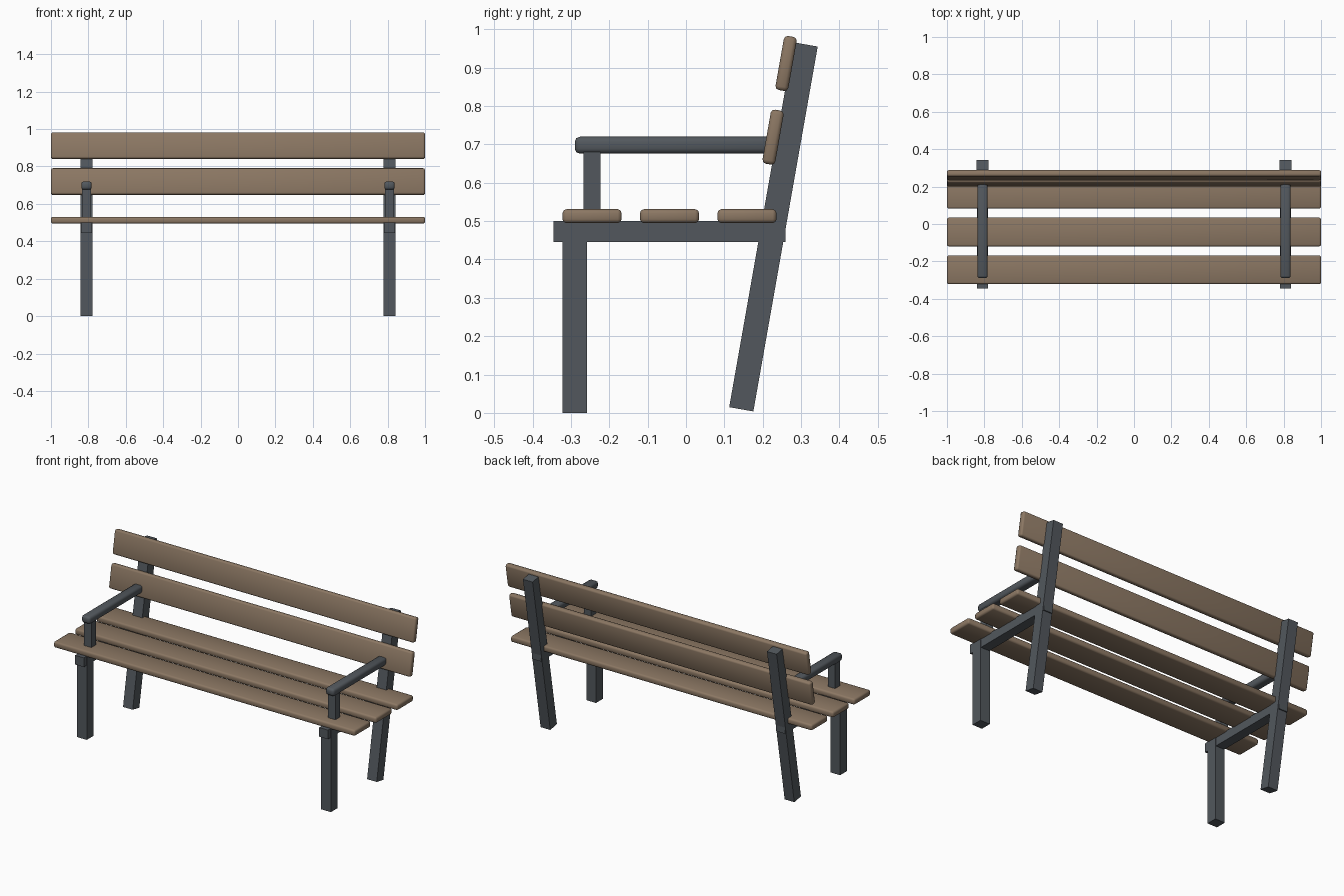
import bpy
from math import radians

if "Cube" in bpy.data.objects:
    bpy.data.objects.remove(bpy.data.objects["Cube"], do_unlink=True)


def make_material(name, rgb):
    mat = bpy.data.materials.new(name)
    mat.use_nodes = True
    colour = (*rgb, 1)
    mat.diffuse_color = colour
    mat.node_tree.nodes["Principled BSDF"].inputs["Base Color"].default_value = colour
    return mat


wood = make_material("brown_wood", (0.26, 0.185, 0.125))
metal = make_material("dark_grey_metal", (0.085, 0.097, 0.11))


def block(name, centre, size, mat, tilt=0, bevel=0):
    """Box leaning back by tilt degrees, with optionally rounded edges."""
    bpy.ops.mesh.primitive_cube_add(size=1, location=centre)
    obj = bpy.context.object
    obj.name = name
    obj.scale = size
    bpy.ops.object.transform_apply(location=False, rotation=False, scale=True)
    obj.rotation_euler.x = radians(-tilt)
    obj.data.materials.append(mat)
    if bevel:
        mod = obj.modifiers.new("rounded_edges", 'BEVEL')
        mod.width = bevel
        mod.segments = 2
        bpy.ops.object.modifier_apply(modifier=mod.name)
        bpy.ops.object.shade_smooth_by_angle(angle=radians(60))
    return obj


LEAN = 10

# Seat slats
for label, y in (("front", -0.245), ("middle", -0.043), ("rear", 0.159)):
    block(label + "_seat_slat", (0, y, 0.513), (2, 0.154, 0.036), wood, bevel=0.01)

# Backrest slats
for label, y, z in (("lower", 0.227, 0.719), ("upper", 0.261, 0.911)):
    block(label + "_back_slat", (0, y, z), (2, 0.034, 0.143), wood, LEAN, 0.01)

# Side frames
for side, x in (("left", 0.81), ("right", -0.81)):
    block(side + "_front_leg", (x, -0.29, 0.25), (0.064, 0.064, 0.5), metal)
    block(side + "_rear_leg", (x, 0.228, 0.485), (0.064, 0.064, 0.966), metal, LEAN)
    block(side + "_seat_rail", (x, -0.043, 0.473), (0.058, 0.606, 0.055), metal)
    block(side + "_armrest_post", (x, -0.245, 0.59), (0.048, 0.045, 0.19), metal)
    block(side + "_armrest", (x, -0.03, 0.698), (0.056, 0.52, 0.044), metal, bevel=0.013)
